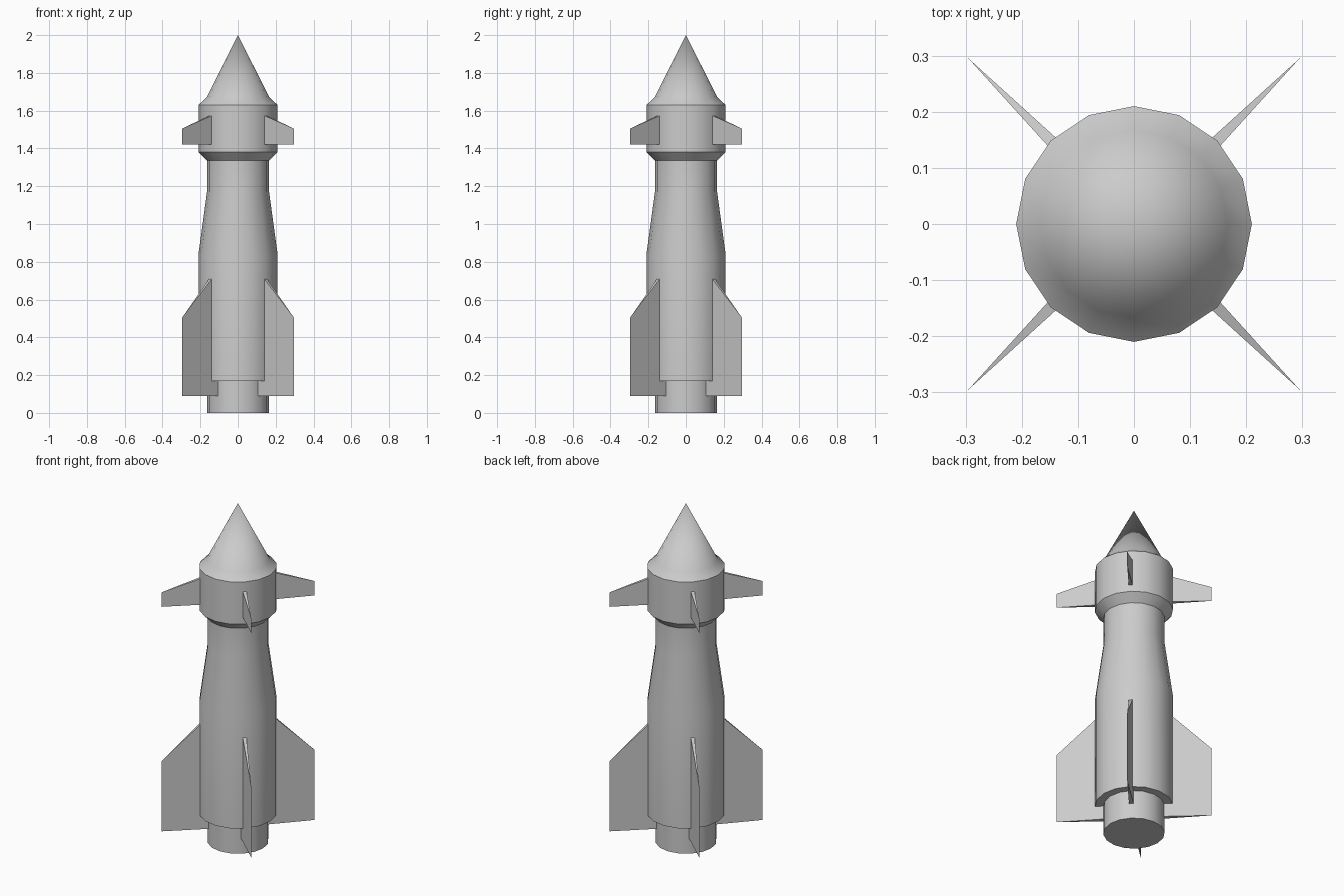
import bpy
from math import cos, sin, pi, radians

if "Cube" in bpy.data.objects:
    bpy.data.objects.remove(bpy.data.objects["Cube"])

SIDES = 16


def add_mesh(name, verts, faces):
    mesh = bpy.data.meshes.new(name)
    mesh.from_pydata(verts, [], faces)
    mesh.update()
    obj = bpy.data.objects.new(name, mesh)
    bpy.context.collection.objects.link(obj)
    return obj


def lathe(name, rings, tip_z):
    """Revolve (radius, z) rings, flat bottom, pointed top."""
    verts = [(r * cos(2 * pi * i / SIDES), r * sin(2 * pi * i / SIDES), z)
             for r, z in rings for i in range(SIDES)]
    faces = [tuple(reversed(range(SIDES)))]
    for k in range(len(rings) - 1):
        for i in range(SIDES):
            a, b = k * SIDES + i, k * SIDES + (i + 1) % SIDES
            faces.append((a, b, b + SIDES, a + SIDES))
    verts.append((0, 0, tip_z))
    last = (len(rings) - 1) * SIDES
    faces += [(last + i, last + (i + 1) % SIDES, len(verts) - 1) for i in range(SIDES)]
    return add_mesh(name, verts, faces)


def fin(name, angle, root_r, tip_r, bottom, root_top, tip_top, half):
    """Wedge fin: thick at the root, knife edge at the tip."""
    local = [(root_r, -half, bottom), (root_r, half, bottom),
             (root_r, half, root_top), (root_r, -half, root_top),
             (tip_r, 0, bottom), (tip_r, 0, tip_top)]
    faces = [(0, 3, 2, 1), (0, 4, 5, 3), (1, 2, 5, 4), (0, 1, 4), (3, 5, 2)]
    c, s = cos(angle), sin(angle)
    return add_mesh(name, [(x * c - y * s, x * s + y * c, z) for x, y, z in local], faces)


# Body: nozzle, tank, waist, collar and nose cone
body = lathe("rocket_body", [
    (0.165, 0), (0.165, 0.17), (0.21, 0.17), (0.21, 0.84), (0.165, 1.17),
    (0.165, 1.335), (0.21, 1.38), (0.21, 1.63), (0.167, 1.67)], 2.0)
bpy.context.view_layer.objects.active = body
body.select_set(True)
bpy.ops.object.shade_smooth_by_angle(angle=radians(30))

# Diagonal tail fins and small upper fins
for n in range(4):
    a = pi / 4 + n * pi / 2
    fin(f"tail_fin_{n + 1}", a, 0.15, 0.418, 0.09, 0.765, 0.505, 0.013)
    fin(f"upper_fin_{n + 1}", a, 0.15, 0.418, 1.42, 1.592, 1.505, 0.013)
